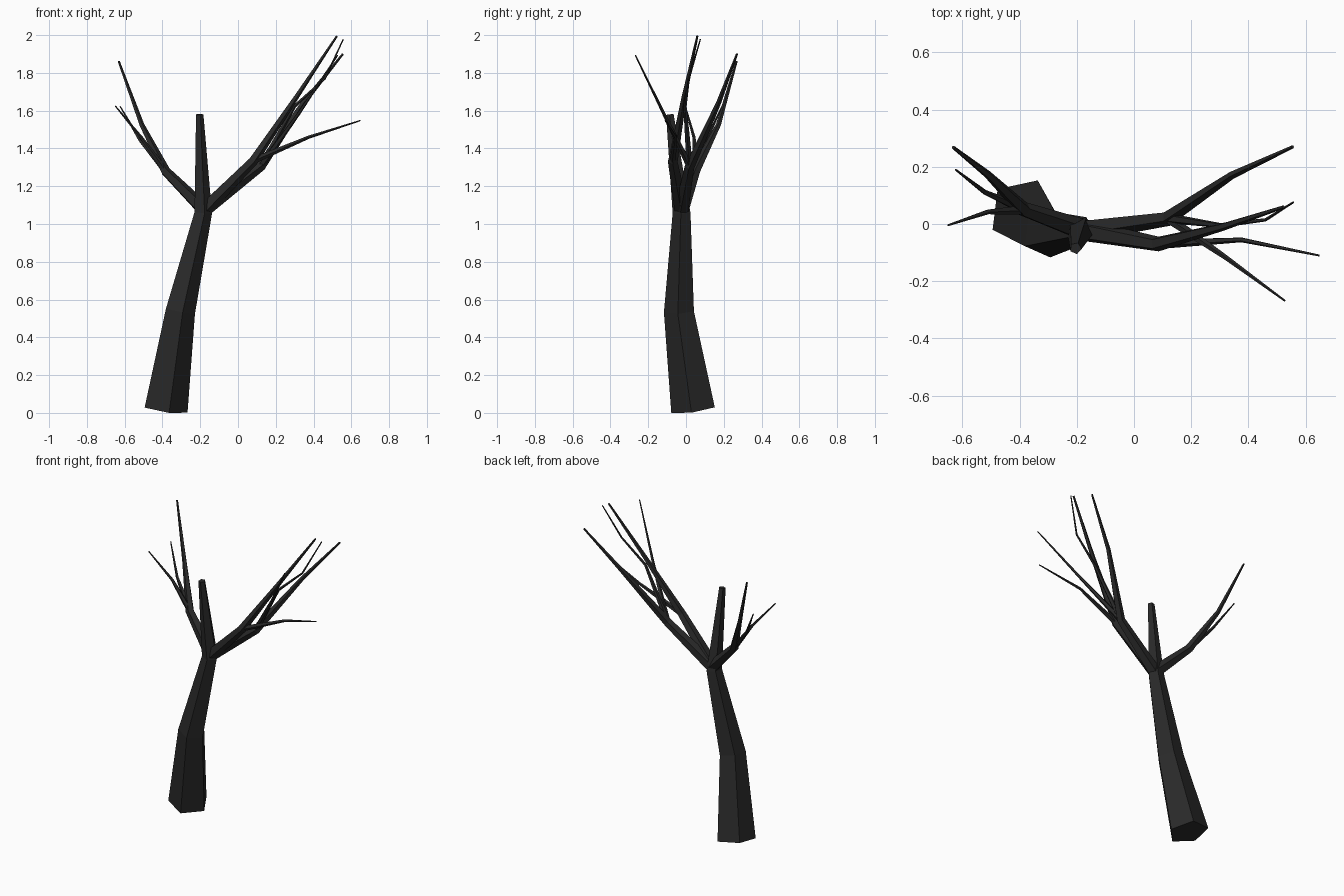
import bpy, bmesh, math
from mathutils import Vector

if "Cube" in bpy.data.objects:
    bpy.data.objects.remove(bpy.data.objects["Cube"])

bark = bpy.data.materials.new("charcoal_bark")
bark.diffuse_color = (0.022, 0.022, 0.022, 1)
bark.use_nodes = True
bark.node_tree.nodes["Principled BSDF"].inputs["Base Color"].default_value = bark.diffuse_color


def limb(name, path, sides=5, phase=-79):
    """Flat-faced tapering tube; path holds (x, y, z, radius) stations."""
    pts = [Vector(p[:3]) for p in path]
    bm = bmesh.new()
    rings, prev, u = [], None, Vector((1, 0, 0))
    for i, p in enumerate(pts):
        a = (p - pts[i - 1]).normalized() if i else Vector()
        b = (pts[i + 1] - p).normalized() if i < len(pts) - 1 else Vector()
        t = (a + b).normalized()
        if prev is not None:                      # carry the frame along the limb
            u = prev.rotation_difference(t) @ u
        u = (u - t * u.dot(t)).normalized()
        v, prev = t.cross(u), t
        ring = []
        for k in range(sides):
            ang = math.radians(phase) + 2 * math.pi * k / sides
            ring.append(bm.verts.new(p + path[i][3] * (u * math.cos(ang) + v * math.sin(ang))))
        rings.append(ring)
    for r, s in zip(rings, rings[1:]):
        for k in range(sides):
            n = (k + 1) % sides
            bm.faces.new((r[k], r[n], s[n], s[k]))
    bm.faces.new(rings[0][::-1])
    bm.faces.new(rings[-1])
    me = bpy.data.meshes.new(name)
    bm.to_mesh(me)
    bm.free()
    me.materials.append(bark)
    ob = bpy.data.objects.new(name, me)
    bpy.context.collection.objects.link(ob)


# leaning trunk running up into the broken central stub
limb("trunk", [(-0.388, 0.041, 0.021, 0.123), (-0.31, -0.035, 0.54, 0.084),
               (-0.187, -0.022, 1.06, 0.05), (-0.204, -0.085, 1.58, 0.021)])

# nodes where limbs fork
fork = (-0.18, -0.022, 1.075)
right_back = (0.12, 0.02, 1.305)
right_front = (0.08, -0.07, 1.335)
left = (-0.385, 0.05, 1.28)

# three main branches
for name, node, mid, tip in (
        ("right_back_branch", right_back, (0.345, 0.172, 1.64), (0.555, 0.27, 1.9)),
        ("right_front_branch", right_front, (0.31, -0.01, 1.675), (0.523, 0.06, 1.995)),
        ("left_branch", left, (-0.51, 0.172, 1.525), (-0.632, 0.268, 1.862))):
    limb(name, [fork + (0.04,), node + (0.027,), mid + (0.014,), tip + (0.006,)])

# thin twigs leaving the nodes
for name, node, mids, tip in (
        ("right_low_twig", right_front, [(0.375, -0.055, 1.46)], (0.648, -0.11, 1.548)),
        ("right_outer_twig", right_back, [(0.325, -0.12, 1.59)], (0.527, -0.268, 1.893)),
        ("right_inner_twig", right_back, [(0.3, -0.005, 1.625), (0.46, 0.015, 1.77)], (0.557, 0.076, 1.978)),
        ("left_back_twig", left, [(-0.52, 0.11, 1.445)], (-0.624, 0.19, 1.622)),
        ("left_front_twig", left, [(-0.51, 0.043, 1.455)], (-0.65, -0.004, 1.625))):
    radii = [0.009, 0.006]
    limb(name, [node + (0.018,)] + [m + (r,) for m, r in zip(mids, radii)] + [tip + (0.0035,)])
